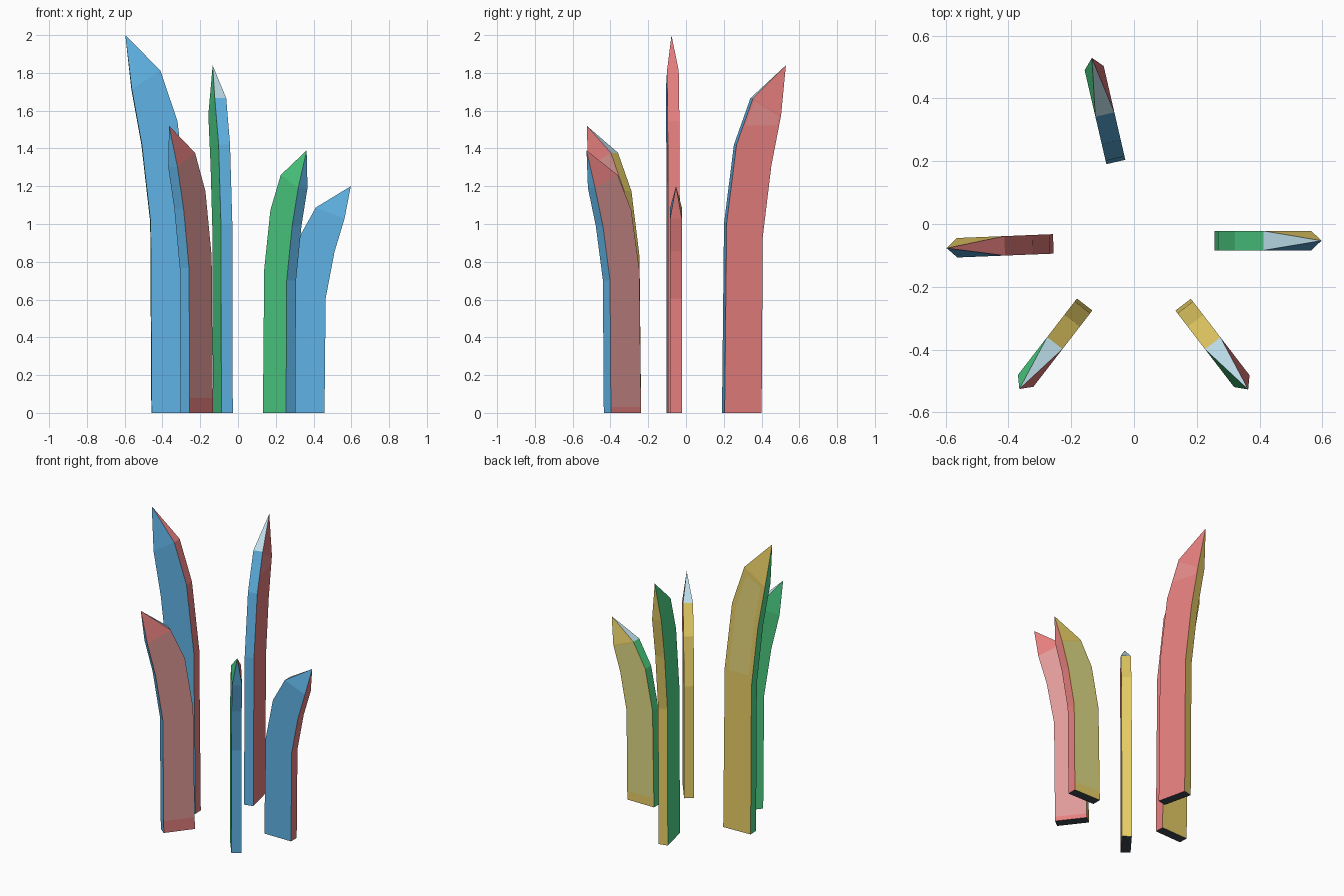
import bpy, bmesh, math
from mathutils import Vector

if "Cube" in bpy.data.objects:
    bpy.data.objects.remove(bpy.data.objects["Cube"])


def material(name, hexcode):
    rgb = [int(hexcode[i:i + 2], 16) / 255 for i in (0, 2, 4)]
    lin = [c / 12.92 if c <= 0.04045 else ((c + 0.055) / 1.055) ** 2.4 for c in rgb]
    m = bpy.data.materials.new(name)
    m.diffuse_color = (*lin, 1)
    m.use_nodes = True
    m.node_tree.nodes["Principled BSDF"].inputs["Base Color"].default_value = m.diffuse_color
    return m


MATS = [material(*p) for p in (
    ("sky blue", "60B4E6"), ("soft red", "E88080"), ("leaf green", "50D88A"),
    ("straw yellow", "ECD268"), ("pale tip", "BCDCE8"), ("dark base", "404850"),
    ("dusty red", "E09A98"), ("dusty olive", "DCD884"),
    ("light red", "EC9090"), ("light straw", "E8D87C"))]
(BLUE, RED, GREEN, YELLOW, PALE, DARK,
 DUSTY_RED, DUSTY_OLIVE, LIGHT_RED, LIGHT_STRAW) = range(10)

# Blade profile: (distance from centre, share of height), curling outward
INNER = [(0.257, 0), (0.268, 0.545), (0.322, 0.772), (0.412, 0.906)]
OUTER = [(0.458, 0), (0.464, 0.505), (0.511, 0.711), (0.564, 0.857)]
TIP = 0.597
HALF = 0.031
CENTRE = Vector((0, -0.053, 0))


def colour(n):
    """Pick the colour from the main axis a face points along."""
    axis = max(range(3), key=lambda i: abs(n[i]))
    if axis == 2:
        return PALE if n.z > 0 else DARK
    if axis == 0:
        return RED if n.x > 0 else GREEN
    return YELLOW if n.y > 0 else BLUE


def blade(name, angle, height, base, panel, z_from, border):
    """Curved blade; the broad side coloured base gets a panel above z_from."""
    a = math.radians(angle)
    out = Vector((math.cos(a), math.sin(a), 0))
    side = Vector((-out.y, out.x, 0))
    bm = bmesh.new()

    def vert(r, z, s):
        return bm.verts.new(CENTRE + out * r + side * s * HALF + Vector((0, 0, z * height)))

    # Four-sided rings, then a single pointed tip
    rings = [[vert(*i, -1), vert(*o, -1), vert(*o, 1), vert(*i, 1)]
             for i, o in zip(INNER, OUTER)]
    tip = vert(TIP, 1, 0)
    bm.faces.new(rings[0][::-1])
    for k in range(4):
        j = (k + 1) % 4
        for lo, hi in zip(rings, rings[1:]):
            bm.faces.new((lo[k], lo[j], hi[j], hi[k]))
        bm.faces.new((rings[-1][k], rings[-1][j], tip))
    bmesh.ops.recalc_face_normals(bm, faces=bm.faces)

    # Cut where the panel starts, then colour by direction
    bmesh.ops.bisect_plane(bm, geom=bm.verts[:] + bm.edges[:] + bm.faces[:],
                           plane_co=(0, 0, z_from), plane_no=(0, 0, 1))
    bm.normal_update()
    for f in bm.faces:
        f.material_index = colour(f.normal)

    # Paler panel on the broad side, below the tip
    area = [f for f in bm.faces if f.material_index == base
            and abs(f.normal.dot(side)) > 0.999
            and min(v.co.z for v in f.verts) > z_from - 0.001]
    if border:
        bmesh.ops.inset_region(bm, faces=area, thickness=border, use_even_offset=True)
    for f in area:
        f.material_index = panel

    me = bpy.data.meshes.new(name)
    bm.to_mesh(me)
    bm.free()
    for m in MATS:
        me.materials.append(m)
    bpy.context.collection.objects.link(bpy.data.objects.new(name, me))


# Ring of five blades
blade("right_blade", 0, 1.2, YELLOW, DUSTY_OLIVE, 0.05, 0.01)
blade("back_blade", 103, 1.84, RED, LIGHT_RED, 1.51, 0.012)
blade("left_blade", 182.3, 2.0, YELLOW, LIGHT_STRAW, 1.05, 0.03)
blade("front_left_blade", 232.3, 1.52, RED, DUSTY_RED, 0.08, 0)
blade("front_right_blade", 307.5, 1.39, RED, DUSTY_RED, 0.03, 0)
